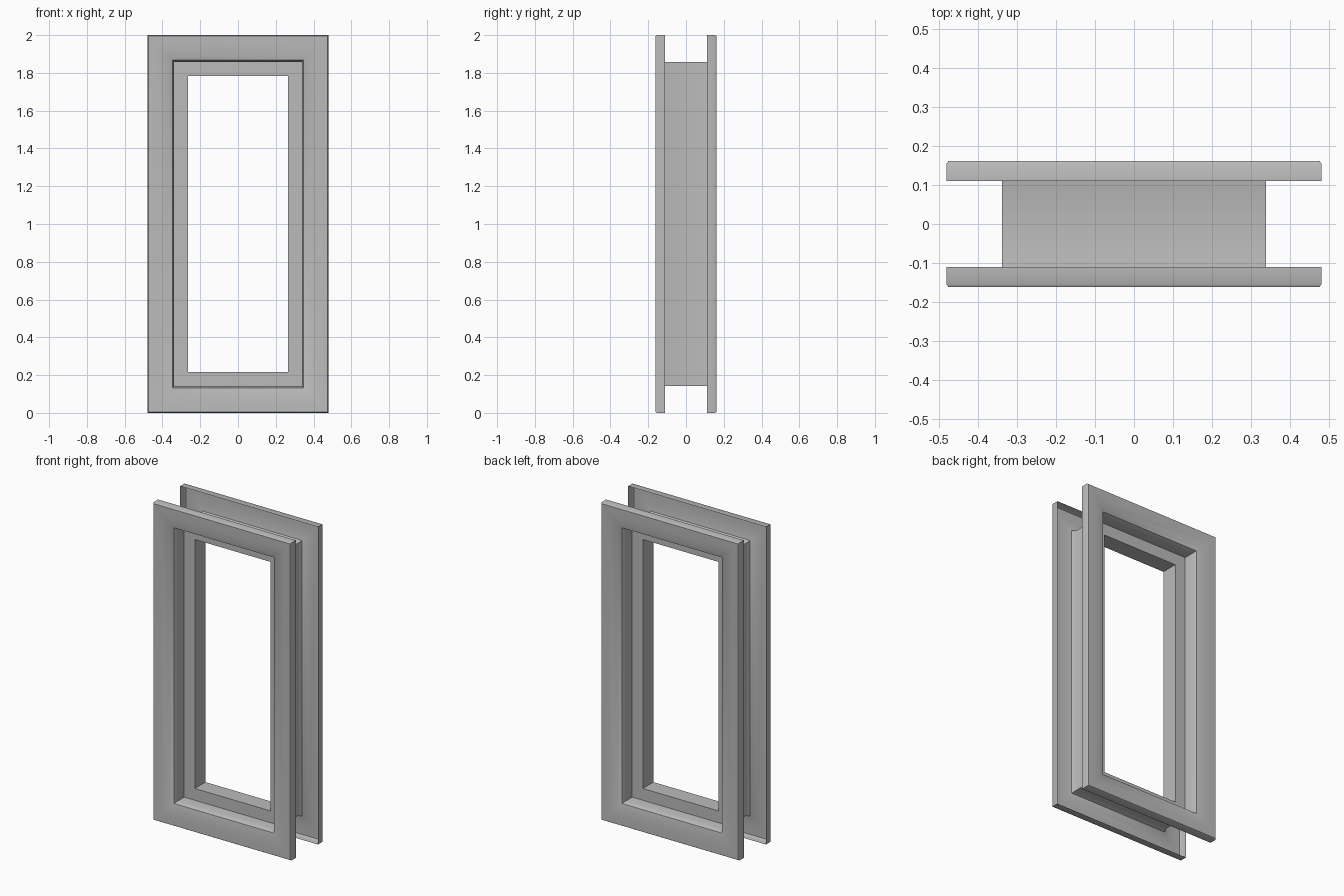
import bpy, bmesh, math

if "Cube" in bpy.data.objects:
    bpy.data.objects.remove(bpy.data.objects["Cube"], do_unlink=True)

HALF_W, HALF_H = 0.48, 1.0

grey = bpy.data.materials.new("frame_grey")
grey.use_nodes = True
colour = (0.5, 0.5, 0.5, 1)
grey.diffuse_color = colour
grey.node_tree.nodes["Principled BSDF"].inputs["Base Color"].default_value = colour


def mitred_ring(name, profile):
    """Sweep (inset from outer edge, y) points round the rectangle with mitred corners."""
    bm = bmesh.new()
    rings = []
    for inset, y in profile:
        w, h = HALF_W - inset, HALF_H - inset
        rings.append([bm.verts.new((sx * w, y, HALF_H + sz * h))
                      for sx, sz in ((-1, -1), (1, -1), (1, 1), (-1, 1))])
    for a, b in zip(rings, rings[1:]):
        for k in range(4):
            n = (k + 1) % 4
            bm.faces.new((a[k], a[n], b[n], b[k]))
    mesh = bpy.data.meshes.new(name)
    bm.to_mesh(mesh)
    bm.free()
    mesh.materials.append(grey)
    obj = bpy.data.objects.new(name, mesh)
    bpy.context.collection.objects.link(obj)
    bpy.ops.object.select_all(action='DESELECT')
    obj.select_set(True)
    bpy.context.view_layer.objects.active = obj
    bpy.ops.object.shade_smooth_by_angle(angle=math.radians(35))
    return obj


# Hollow moulded trim on the front, jamb through the wall, same trim on the back
front = [(0, -0.11), (0, -0.153), (0.005, -0.161), (0.05, -0.16), (0.10, -0.152),
         (0.132, -0.14), (0.138, -0.125), (0.142, -0.11)]
back = [(inset, -y) for inset, y in reversed(front)]
mitred_ring("trim_and_jamb", front + back)

# Stop ring set in the middle of the jamb
mitred_ring("inner_stop", [(0.142, -0.053), (0.216, -0.053), (0.216, 0.053), (0.142, 0.053)])
